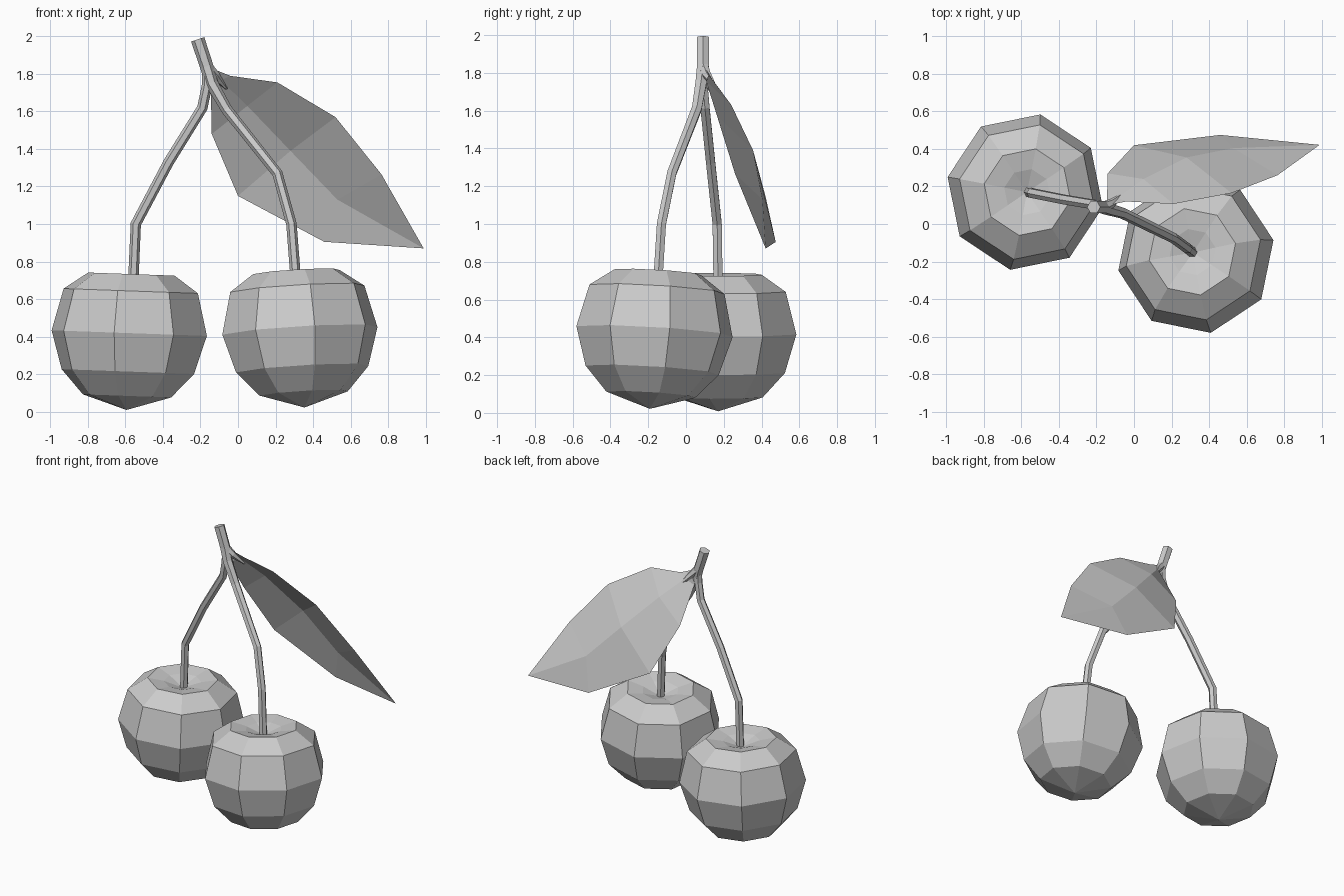
import bpy, bmesh
from math import cos, sin, radians, pi
from mathutils import Vector

if "Cube" in bpy.data.objects:
    bpy.data.objects.remove(bpy.data.objects["Cube"])


def finish(name, bm, recalc=True):
    if recalc:
        bmesh.ops.recalc_face_normals(bm, faces=bm.faces[:])
    mesh = bpy.data.meshes.new(name)
    bm.to_mesh(mesh)
    bm.free()
    obj = bpy.data.objects.new(name, mesh)
    bpy.context.collection.objects.link(obj)
    return obj


def bridge(bm, a, b):
    n = len(a)
    for i in range(n):
        j = (i + 1) % n
        bm.faces.new((a[i], a[j], b[j], b[i]))


def fan(bm, ring, tip):
    for i in range(len(ring)):
        bm.faces.new((ring[i], ring[(i + 1) % len(ring)], tip))


# Fruit: eight-sided lathe, radius and height relative to its widest ring
PROFILE = [(0.24, -0.335), (0.36, -0.205), (0.422, 0.0),
           (0.365, 0.225), (0.235, 0.315), (0.125, 0.295)]


def cherry(name, centre, axis, phase):
    bm = bmesh.new()
    q = Vector((0, 0, 1)).rotation_difference(Vector(axis))
    c = Vector(centre)
    rings = []
    for r, z in PROFILE:
        angles = [radians(phase) + i * pi / 4 for i in range(8)]
        rings.append([bm.verts.new(c + q @ Vector((r * cos(a), r * sin(a), z)))
                      for a in angles])
    for a, b in zip(rings, rings[1:]):
        bridge(bm, a, b)
    fan(bm, rings[0], bm.verts.new(c + q @ Vector((0, 0, -0.41))))
    fan(bm, rings[-1], bm.verts.new(c + q @ Vector((0, 0, 0.25))))
    return finish(name, bm)


# Stem: six-sided tube through (x, y, z, radius) points
def tube(name, points):
    bm = bmesh.new()
    p = [Vector(v[:3]) for v in points]
    rings = []
    for k, v in enumerate(points):
        d = Vector()
        if k > 0:
            d += (p[k] - p[k - 1]).normalized()
        if k < len(p) - 1:
            d += (p[k + 1] - p[k]).normalized()
        q = Vector((0, 0, -1)).rotation_difference(d)
        rings.append([bm.verts.new(p[k] + q @ Vector((v[3] * cos(i * pi / 3),
                                                      v[3] * sin(i * pi / 3), 0)))
                      for i in range(6)])
    for a, b in zip(rings, rings[1:]):
        bridge(bm, a, b)
    bm.faces.new(rings[0])
    bm.faces.new(rings[-1])
    return finish(name, bm)


cherry("left_cherry", (-0.58, 0.17, 0.418), (0.036, 0, 1), -11)
cherry("right_cherry", (0.33, -0.167, 0.43), (-0.06, 0.06, 1), 11)

tube("right_stem", [(-0.215, 0.09, 1.985, 0.037), (-0.167, 0.09, 1.84, 0.036),
                    (-0.14, 0.08, 1.75, 0.034), (-0.06, 0.057, 1.61, 0.03),
                    (0.21, -0.075, 1.27, 0.028), (0.285, -0.13, 1.0, 0.028),
                    (0.31, -0.15, 0.68, 0.028)])
tube("left_stem", [(-0.165, 0.09, 1.80, 0.026), (-0.165, 0.09, 1.74, 0.028),
                   (-0.19, 0.1, 1.62, 0.028), (-0.37, 0.13, 1.33, 0.028),
                   (-0.545, 0.165, 1.0, 0.028), (-0.56, 0.17, 0.66, 0.028)])
tube("leaf_stalk", [(-0.165, 0.09, 1.84, 0.03), (-0.12, 0.11, 1.79, 0.025),
                    (-0.06, 0.16, 1.72, 0.006)])

# Leaf: creased blade, rows of upper edge, midrib, lower edge
ROWS = [
    ((-0.04, 0.12, 1.79), (-0.09, 0.14, 1.765), (-0.145, 0.11, 1.72)),
    ((0.21, 0.107, 1.755), (0.05, 0.24, 1.63), (-0.14, 0.27, 1.48)),
    ((0.52, 0.165, 1.57), (0.28, 0.355, 1.39), (0.0, 0.42, 1.15)),
    ((0.765, 0.26, 1.265), (0.53, 0.405, 1.13), (0.46, 0.475, 0.905)),
]
bm = bmesh.new()
rows = [[bm.verts.new(v) for v in row] for row in ROWS]
base = bm.verts.new((-0.14, 0.1, 1.83))
tip = bm.verts.new((0.99, 0.422, 0.87))
for i in range(2):
    bm.faces.new((base, rows[0][i], rows[0][i + 1]))
    for a, b in zip(rows, rows[1:]):
        bm.faces.new((a[i], b[i], b[i + 1], a[i + 1]))
    bm.faces.new((rows[-1][i], tip, rows[-1][i + 1]))
finish("leaf", bm)
